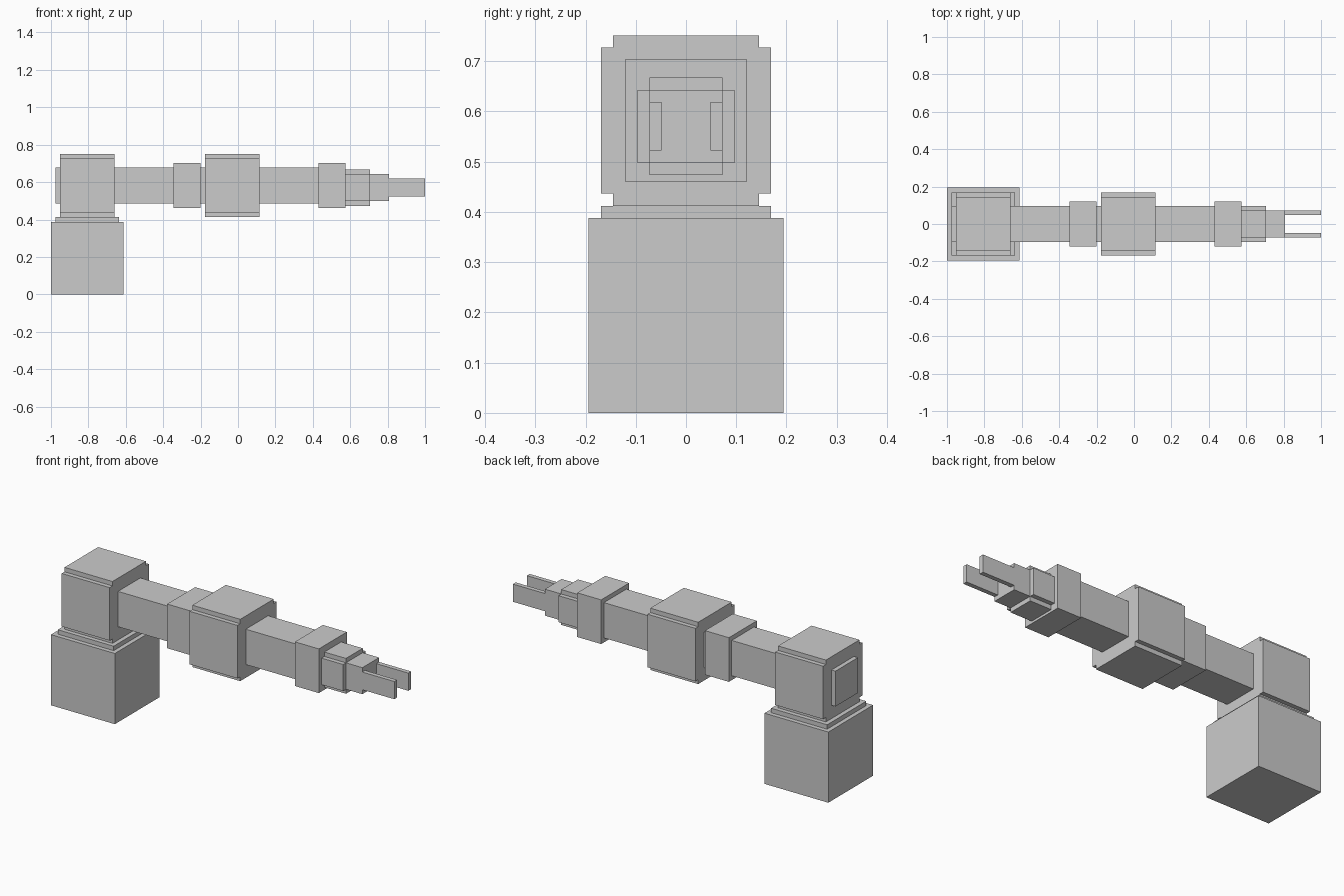
import bpy
import bmesh

if "Cube" in bpy.data.objects:
    bpy.data.objects.remove(bpy.data.objects["Cube"])

U = 2 / 82.5          # one modelling unit; x is counted from the rear end
ARM_Z = 24            # height of the arm axis
HAND_Z = 23.53        # height of the wrist axis


def finish(name, bm):
    bmesh.ops.recalc_face_normals(bm, faces=bm.faces)
    mesh = bpy.data.meshes.new(name)
    bm.to_mesh(mesh)
    bm.free()
    obj = bpy.data.objects.new(name, mesh)
    bpy.context.collection.objects.link(obj)
    return obj


def prism(name, x0, x1, zc, profile):
    """Extrude a (y, z) profile along x."""
    bm = bmesh.new()
    face = bm.faces.new([bm.verts.new((x0 * U - 1, y * U, (zc + z) * U)) for y, z in profile])
    new = bmesh.ops.extrude_face_region(bm, geom=[face])["geom"]
    verts = [v for v in new if isinstance(v, bmesh.types.BMVert)]
    bmesh.ops.translate(bm, verts=verts, vec=((x1 - x0) * U, 0, 0))
    return finish(name, bm)


def box(name, x0, x1, zc, hy, hz, yc=0):
    return prism(name, x0, x1, zc, [(yc - hy, -hz), (yc + hy, -hz), (yc + hy, hz), (yc - hy, hz)])


def notched(name, x0, x1, zc, outer, inner):
    """Block with its four long edges stepped in."""
    a, b = outer, inner
    prism(name, x0, x1, zc, [(-b, -a), (b, -a), (b, -b), (a, -b), (a, b), (b, b),
                             (b, a), (-b, a), (-b, b), (-a, b), (-a, -b), (-b, -b)])


# Pedestal
box("base", 0, 16, 8, 8, 8)
box("base_plate", 1, 15, 16.5, 7, 0.5)

# Joints
notched("shoulder_joint", 2, 14, ARM_Z, 7, 6)
notched("elbow_joint", 34, 46, ARM_Z, 7, 6)

# Arm segments and their collars
box("upper_arm", 1, 34, ARM_Z, 4, 4)
box("upper_arm_collar", 27, 33, ARM_Z, 5, 5)
box("forearm", 46, 59, ARM_Z, 4, 4)
box("forearm_collar", 59, 65, ARM_Z, 5, 5)

# Wrist, hand and gripper fingers
notched("wrist_joint", 64.9, 70.4, HAND_Z, 4, 3)
box("hand", 70.4, 74.5, HAND_Z, 3, 3)
for side, label in ((-1, "right"), (1, "left")):
    box("finger_" + label, 74.5, 82.5, HAND_Z, 0.5, 2, yc=side * 2.5)
